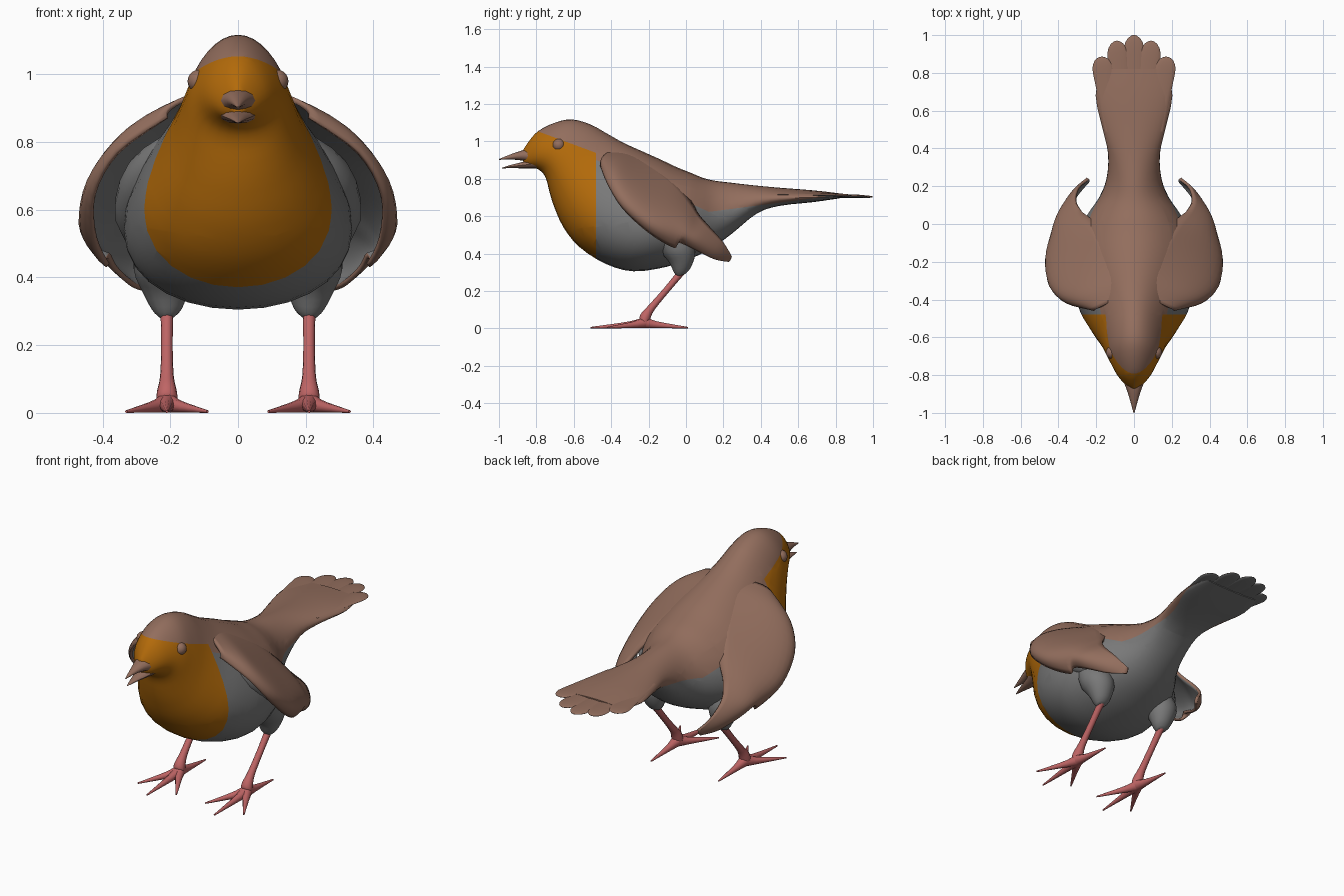
import bpy, bmesh, math
from mathutils import Vector

old = bpy.data.objects.get("Cube")
if old:
    bpy.data.objects.remove(old, do_unlink=True)


def material(name, colour):
    m = bpy.data.materials.new(name)
    m.use_nodes = True
    m.diffuse_color = (*colour, 1)
    bsdf = next(n for n in m.node_tree.nodes if n.type == 'BSDF_PRINCIPLED')
    bsdf.inputs["Base Color"].default_value = (*colour, 1)
    bsdf.inputs["Roughness"].default_value = 0.8
    return m


BROWN = material("feather_brown", (0.29, 0.155, 0.11))
GREY = material("belly_grey", (0.19, 0.19, 0.19))
ORANGE = material("breast_orange", (0.45, 0.145, 0.003))
PINK = material("leg_pink", (0.52, 0.13, 0.13))


def smooth_rows(rows, steps):
    """Catmull-Rom interpolation through rows of numbers."""
    rows = [Vector(r) for r in rows]
    out = []
    for i in range(len(rows) - 1):
        a, b = rows[max(i - 1, 0)], rows[i]
        c, d = rows[i + 1], rows[min(i + 2, len(rows) - 1)]
        for s in range(steps):
            t = s / steps
            out.append(b + (c - a) * (t / 2)
                       + (a * 2 - b * 5 + c * 4 - d) * (t * t / 2)
                       + (b * 3 - a - c * 3 + d) * (t ** 3 / 2))
    return out + [rows[-1]]


def finish(name, bm, mats, mirror=False, angle=50):
    mesh = bpy.data.meshes.new(name)
    bm.to_mesh(mesh)
    bm.free()
    for m in mats:
        mesh.materials.append(m)
    mesh.shade_smooth()
    mesh.set_sharp_from_angle(angle=math.radians(angle))
    ob = bpy.data.objects.new(name, mesh)
    bpy.context.collection.objects.link(ob)
    if mirror:
        mod = ob.modifiers.new("Mirror", 'MIRROR')
        mod.use_mirror_merge = False
    return ob


def loft(rings):
    """Closed skin through equal-sized rings of points."""
    bm = bmesh.new()
    vs = [[bm.verts.new(p) for p in ring] for ring in rings]
    n = len(rings[0])
    for a, b in zip(vs, vs[1:]):
        for j in range(n):
            k = (j + 1) % n
            bm.faces.new((a[j], a[k], b[k], b[j]))
    bm.faces.new(vs[0])
    bm.faces.new(vs[-1])
    bmesh.ops.recalc_face_normals(bm, faces=bm.faces)
    return bm


def tube(path, sides=12, flat=1.0):
    """Round or flattened tube; path rows are x, y, z, radius."""
    axis = (Vector(path[-1][:3]) - Vector(path[0][:3])).normalized()
    side = axis.cross(Vector((0, 0, 1))).normalized()
    up = side.cross(axis)
    rings = []
    for *p, r in path:
        rings.append([Vector(p) + side * (r * math.cos(a)) + up * (r * flat * math.sin(a))
                      for a in (math.tau * j / sides for j in range(sides))])
    return loft(rings)


# Body: slanted egg-shaped rings; top y, top z, bottom y, bottom z, half width
spine = [
    (-.87, .955, -.87, .885, .02), (-.84, 1.0, -.84, .865, .055),
    (-.79, 1.055, -.80, .855, .09), (-.70, 1.1, -.765, .83, .12),
    (-.61, 1.117, -.745, .79, .143), (-.51, 1.09, -.73, .73, .163),
    (-.42, 1.04, -.705, .65, .19), (-.33, .99, -.655, .54, .235),
    (-.23, .945, -.57, .435, .288), (-.13, .90, -.43, .345, .325),
    (-.05, .862, -.28, .305, .33), (.03, .83, -.1, .33, .295),
    (.09, .805, .03, .375, .24), (.15, .79, .14, .43, .18),
    (.23, .78, .25, .51, .143), (.36, .765, .38, .615, .135),
    (.5, .752, .5, .655, .163), (.68, .738, .68, .675, .2),
    (.82, .722, .82, .695, .17)]
rings = []
for ty, tz, by, bz, w in smooth_rows(spine, 3):
    ring = []
    for j in range(32):
        a = math.tau * j / 32
        s = math.sin(a)
        ring.append((w * math.cos(a) * (1 - .18 * s),
                     (ty + by) / 2 + s * (ty - by) / 2,
                     (tz + bz) / 2 + s * (tz - bz) / 2))
    rings.append(ring)
bm = loft(rings)

# Plumage borders: cut along planes, then colour by side
BIB = -.48


def face_line(y):
    return .938 + .37 * (BIB - y)


def flank_line(y):
    return max(.9 - .46 * (y - BIB), .62 + .13 * (y - .1))


for point, normal in (((0, BIB, 0), (0, 1, 0)),
                      ((0, BIB, face_line(BIB)), (0, .37, 1)),
                      ((0, BIB, .9), (0, .46, 1)),
                      ((0, .1, .62), (0, -.13, 1))):
    bmesh.ops.bisect_plane(bm, geom=bm.verts[:] + bm.edges[:] + bm.faces[:],
                           plane_co=point, plane_no=normal, dist=1e-5)
for f in bm.faces:
    c = f.calc_center_median()
    if c.y < BIB:
        f.material_index = 2 if c.z < face_line(c.y) else 0
    else:
        f.material_index = 0 if c.z > flank_line(c.y) else 1
finish("body", bm, [BROWN, GREY, ORANGE])

# Tail feathers: flat rounded blades, grey below
for name, x, y, z in (("middle", 0, 1.0, .703), ("inner", .093, .97, .706),
                      ("outer", .178, .885, .711)):
    path = []
    for i in range(13):
        t = math.sin(math.pi / 2 * i / 12)
        width = .056 * math.sqrt(max(1 - max(0, (t - .82) / .18) ** 2, .01))
        path.append((x * (.55 + .45 * t), .5 + (y - .5) * t, .715 + (z - .715) * t, width))
    bm = tube(path, 16, .16)
    for f in bm.faces:
        f.material_index = 1 if f.normal.z < 0 else 0
    finish(name + "_tail_feather", bm, [BROWN, GREY], mirror=x > 0)

# Wings: curved shells given by upper edge, middle and lower edge
stations = [
    (.08, -.39, .955, .19, -.445, .92, .21, -.46, .87),
    (.07, -.30, .945, .30, -.375, .86, .36, -.42, .77),
    (.09, -.17, .89, .395, -.29, .745, .43, -.34, .64),
    (.15, -.05, .80, .44, -.16, .62, .425, -.2, .51),
    (.23, .03, .68, .425, -.03, .55, .39, -.065, .43),
    (.28, .07, .61, .415, .025, .51, .385, -.04, .458),
    (.315, .13, .54, .39, .085, .47, .365, .05, .418),
    (.30, .2, .46, .325, .175, .41, .31, .15, .37),
    (.25, .245, .385, .245, .24, .37, .25, .23, .355)]
bm = bmesh.new()
grid = []
for row in smooth_rows(stations, 4):
    up, mid, low = Vector(row[:3]), Vector(row[3:6]), Vector(row[6:])
    line = []
    for j in range(13):
        v = j / 12
        p = up * ((1 - v) * (1 - 2 * v)) + mid * (4 * v * (1 - v)) + low * (v * (2 * v - 1))
        line.append(bm.verts.new(p))
    grid.append(line)
for a, b in zip(grid, grid[1:]):
    for j in range(12):
        bm.faces.new((a[j], a[j + 1], b[j + 1], b[j]))
wing = finish("wings", bm, [BROWN, GREY])
shell = wing.modifiers.new("Thickness", 'SOLIDIFY')
shell.thickness = .016
shell.offset = -1
shell.material_offset = 1
wing.modifiers.new("Mirror", 'MIRROR').use_mirror_merge = False

# Flank padding under the wings
flank = smooth_rows([(.17, -.38, .82, .03), (.26, -.28, .71, .07),
                     (.29, -.12, .57, .075), (.26, .0, .47, .03)], 3)
finish("flanks", tube(flank, 16), [GREY], mirror=True)

# Beak: two open halves
upper = smooth_rows([(0, -.80, .917, .07), (0, -.87, .924, .041),
                     (0, -.94, .916, .019), (0, -1.0, .903, .003)], 3)
lower = smooth_rows([(0, -.79, .885, .062), (0, -.86, .874, .038),
                     (0, -.93, .866, .019), (0, -.985, .857, .003)], 3)
finish("upper_beak", tube(upper, 12, .7), [BROWN])
finish("lower_beak", tube(lower, 12, .5), [BROWN])

# Eyes
bm = bmesh.new()
bmesh.ops.create_uvsphere(bm, u_segments=16, v_segments=10, radius=.034)
bmesh.ops.translate(bm, verts=bm.verts, vec=(.115, -.68, .98))
finish("eyes", bm, [BROWN], mirror=True)

# Thighs, shanks and toes
thigh = smooth_rows([(.22, -.09, .52, .085), (.22, -.045, .43, .09),
                     (.215, -.02, .37, .072), (.21, -.02, .31, .046),
                     (.21, -.025, .285, .024)], 3)
finish("thighs", tube(thigh, 16), [GREY], mirror=True)
shank = smooth_rows([(.21, -.0, .33, .02), (.21, -.1, .21, .017),
                     (.21, -.185, .11, .02), (.21, -.215, .065, .029),
                     (.21, -.225, .035, .03), (.21, -.225, .025, .012)], 3)
finish("shanks", tube(shank), [PINK], mirror=True, angle=80)
for name, x, y in (("inner", .09, -.42), ("middle", .21, -.51),
                   ("outer", .33, -.42), ("back", .21, .01)):
    toe = [(.21 + (x - .21) * t, -.22 + (y + .22) * t, r, r)
           for t, r in ((0, .031), (.25, .02), (.6, .012), (1, .004))]
    finish(name + "_toes", tube(smooth_rows(toe, 2), 10), [PINK], mirror=True)
